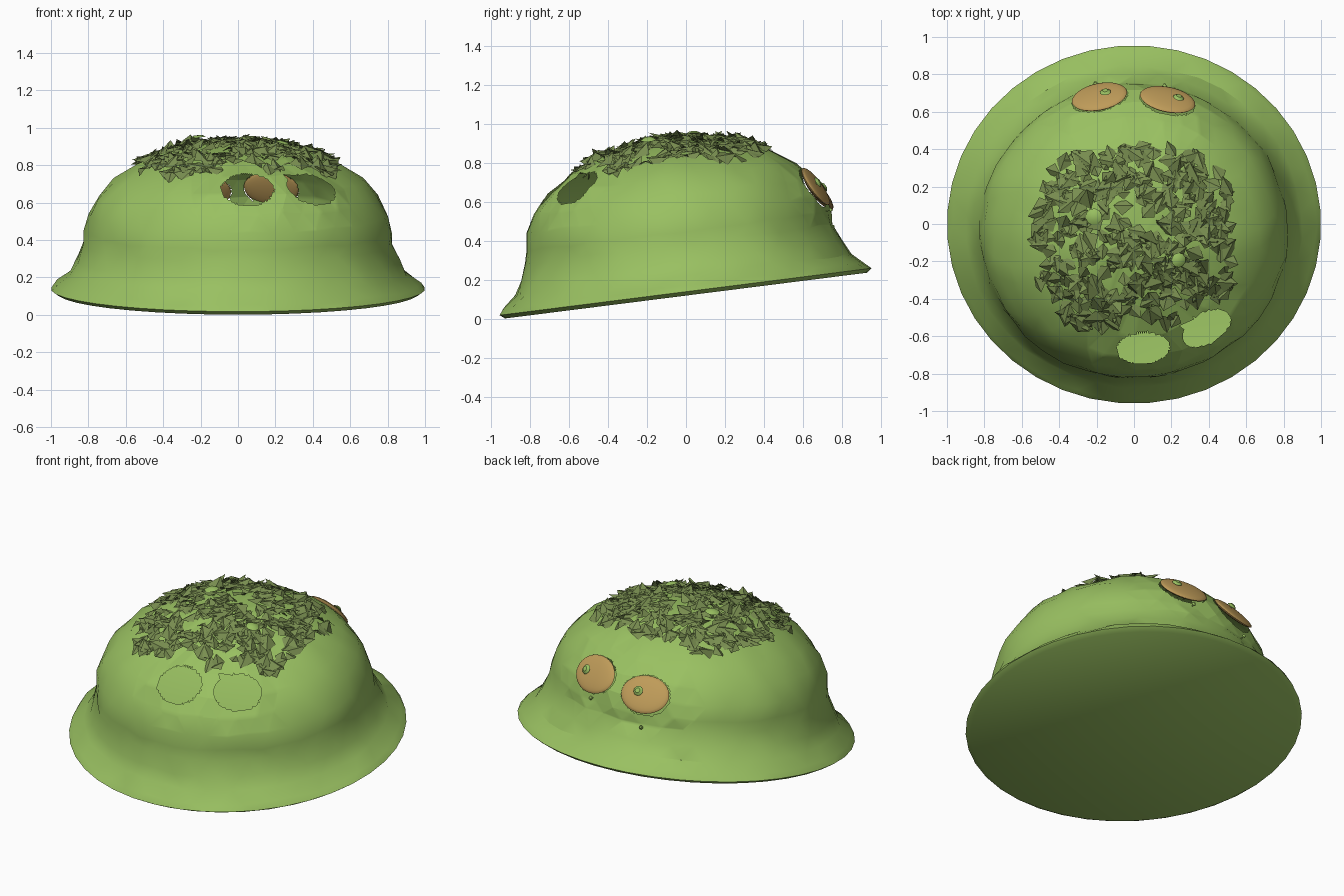
import bpy, bmesh, math, random
from mathutils import Matrix, Vector
from mathutils.bvhtree import BVHTree

random.seed(7)
cube = bpy.data.objects.get("Cube")
if cube:
    bpy.data.objects.remove(cube, do_unlink=True)


def material(name, rgb):
    m = bpy.data.materials.new(name)
    m.use_nodes = True
    m.diffuse_color = (*rgb, 1)
    m.node_tree.nodes["Principled BSDF"].inputs["Base Color"].default_value = (*rgb, 1)
    return m


green = material("bright green", (0.32, 0.53, 0.12))
olive = material("leaf olive", (0.19, 0.27, 0.08))
tan = material("tan orange", (0.52, 0.33, 0.10))


def finish(bm, name, mat, smooth=True):
    mesh = bpy.data.meshes.new(name)
    bm.to_mesh(mesh)
    bm.free()
    mesh.materials.append(mat)
    ob = bpy.data.objects.new(name, mesh)
    bpy.context.collection.objects.link(ob)
    if smooth:
        bpy.ops.object.select_all(action='DESELECT')
        ob.select_set(True)
        bpy.context.view_layer.objects.active = ob
        bpy.ops.object.shade_smooth_by_angle(angle=math.radians(35))
    return ob


def frame(point, normal, spin=0.0):
    """Matrix with z along the normal and x level with the ground."""
    z = normal.normalized()
    x = Vector((0, 0, 1)).cross(z)
    x = x.normalized() if x.length > 0.01 else Vector((1, 0, 0))
    y = z.cross(x)
    m = Matrix((x, y, z)).transposed().to_4x4()
    return Matrix.Translation(point) @ m @ Matrix.Rotation(spin, 4, 'Z')


# Dome: flared rim, waist and cap, turned from a profile and tilted forward
profile = [(0.97, 0), (1.0, 0.02), (0.975, 0.05), (0.9, 0.105), (0.865, 0.18),
           (0.825, 0.265), (0.82, 0.33), (0.80, 0.42), (0.75, 0.515), (0.67, 0.605),
           (0.54, 0.69), (0.38, 0.755), (0.2, 0.795)]
SIDES = 40
bm = bmesh.new()
rings = []
for k, (r, h) in enumerate(profile):
    ring = []
    for i in range(SIDES):
        a = math.tau * (i + 0.5 * (k % 2)) / SIDES
        wob = 0 if k < 2 else 0.008
        rr = r + random.uniform(-wob, wob)
        ring.append(bm.verts.new((rr * math.cos(a), rr * math.sin(a) * 0.965,
                                  h + random.uniform(-wob, wob))))
    rings.append(ring)
for low, high in zip(rings, rings[1:]):
    for i in range(SIDES):
        j = (i + 1) % SIDES
        bm.faces.new((low[i], low[j], high[j], high[i]))
top = bm.verts.new((0, 0, 0.81))
for i in range(SIDES):
    bm.faces.new((rings[-1][i], rings[-1][(i + 1) % SIDES], top))
floor = bm.faces.new(rings[0][::-1])
bmesh.ops.triangulate(bm, faces=[f for f in bm.faces if f is not floor])
bm.transform(Matrix.Translation((0, 0, 0.118)) @ Matrix.Rotation(math.radians(7.2), 4, 'X'))
bm.normal_update()
tree = BVHTree.FromBMesh(bm)


def on_dome(x, y):
    hit = tree.ray_cast(Vector((x, y, 3)), Vector((0, 0, -1)))
    return hit[0], hit[1]


# Openings: two open in front, two behind that the patches fill
windows = [(0.05, -0.67, 0.14, 0.118), (0.39, -0.56, 0.14, 0.115)]
patches = [(-0.185, 0.68, 0.15, 0.115), (0.18, 0.665, 0.15, 0.115)]
for x, y, rx, ry in windows + patches:
    inverse = frame(*on_dome(x, y)).inverted()

    def spot(p, scale=1.0):
        q = inverse @ p
        return abs(q.z) < 0.2 and (q.x / rx) ** 2 + (q.y / ry) ** 2 < scale

    near = [f for f in bm.faces if len(f.verts) < 5 and spot(f.calc_center_median(), 3.5)]
    edges = list({e for f in near for e in f.edges})
    bmesh.ops.subdivide_edges(bm, edges=edges, cuts=7, use_grid_fill=True)
    gone = [f for f in bm.faces if spot(f.calc_center_median())]
    bmesh.ops.delete(bm, geom=gone, context='FACES')
finish(bm, "dome", green)

# Patches: shallow lens shapes set into the back openings
for side, (x, y, rx, ry) in zip(("right", "left"), patches):
    bm = bmesh.new()
    bmesh.ops.create_uvsphere(bm, u_segments=32, v_segments=12, radius=1)
    bm.transform(frame(*on_dome(x, y)) @ Matrix.Diagonal((rx, ry, 0.022, 1)))
    finish(bm, side + "_patch", tan)

# Leaves: folded kites scattered over the crown
bm = bmesh.new()
count = 0
while count < 400:
    x, y = random.uniform(-0.52, 0.52), random.uniform(-0.57, 0.41)
    if abs(x / 0.52) ** 3 + abs((y + 0.08) / 0.49) ** 3 > 1:
        continue
    if any(math.hypot(x - w[0], y - w[1]) < 0.17 for w in windows):
        continue
    point, normal = on_dome(x, y)
    tilt = Vector([random.uniform(-0.4, 0.4) for _ in range(3)])
    s = random.uniform(0.035, 0.055)
    m = frame(point + normal * random.uniform(0.004, 0.02), normal + tilt,
              random.uniform(0, math.tau))
    tip, left, tail, right = [bm.verts.new(m @ Vector(c)) for c in (
        (1.3 * s, 0, 0.2 * s), (0, s, -0.25 * s), (-s, 0, 0.2 * s), (0, -s, -0.25 * s))]
    bm.faces.new((tip, left, tail))
    bm.faces.new((tip, tail, right))
    count += 1
finish(bm, "crown_leaves", olive, smooth=False)


# Sprouts: thin stems with flat caps
def sprout(name, x, y, height, radius):
    m = frame(*on_dome(x, y))
    bm = bmesh.new()
    bmesh.ops.create_cone(bm, segments=8, radius1=radius * 0.3, radius2=radius * 0.2,
                          depth=height, cap_ends=True,
                          matrix=m @ Matrix.Translation((0, 0, height / 2)))
    bmesh.ops.create_cone(bm, segments=10, radius1=radius, radius2=radius * 0.5,
                          depth=0.012, cap_ends=True,
                          matrix=m @ Matrix.Translation((0, 0, height)))
    finish(bm, name, green)


sprout("tall_crown_sprout", -0.21, 0.04, 0.045, 0.045)
sprout("short_crown_sprout", 0.23, -0.19, 0.04, 0.04)
sprout("right_patch_sprout", -0.15, 0.68, 0.038, 0.03)
sprout("left_patch_sprout", 0.23, 0.65, 0.038, 0.03)
sprout("right_patch_bud", -0.2, 0.735, 0.025, 0.012)
sprout("left_patch_bud", 0.16, 0.72, 0.025, 0.012)
